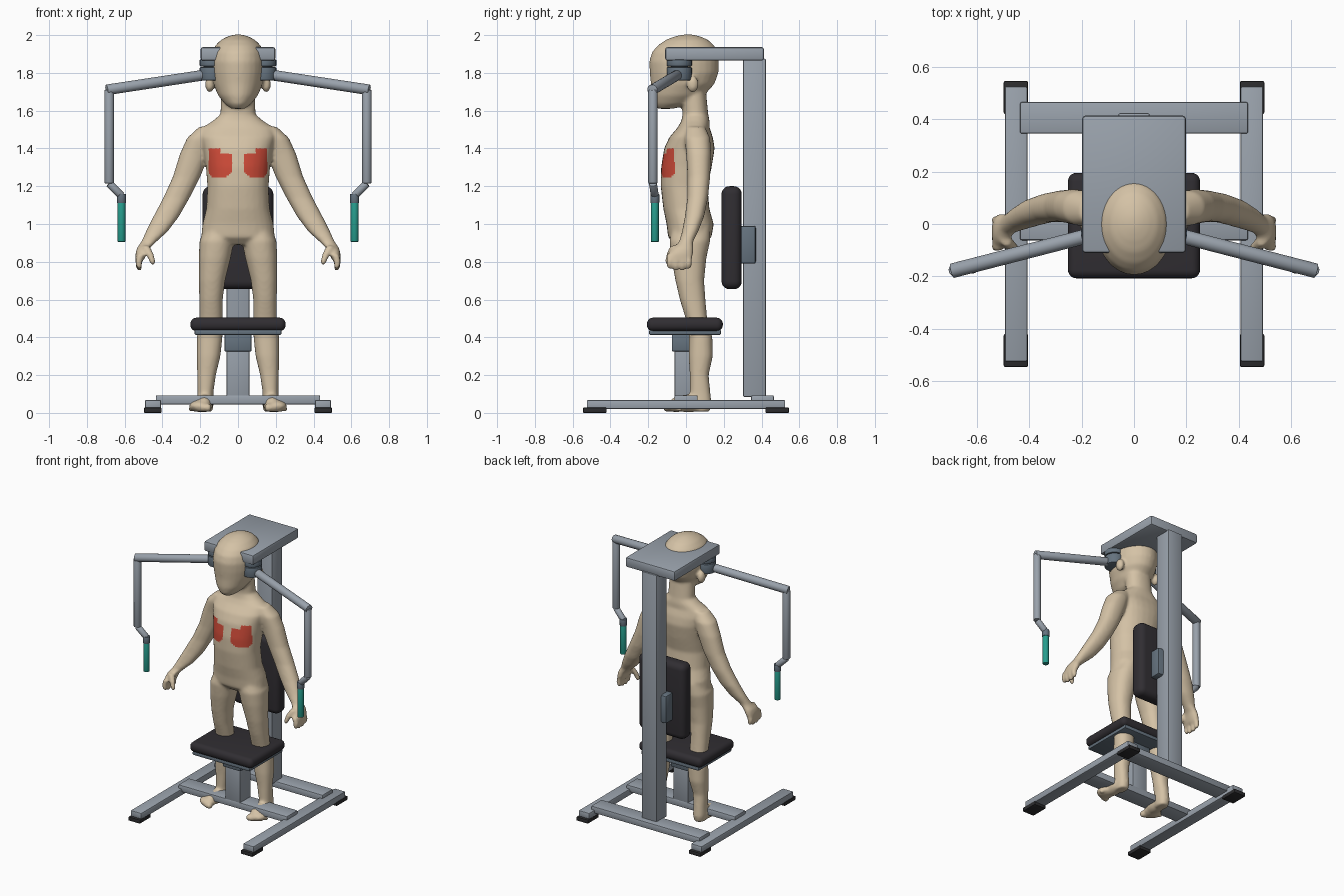
import bpy
import bmesh
from math import cos, sin, pi, copysign
from mathutils import Vector, Matrix

cube = bpy.data.objects.get("Cube")
if cube:
    bpy.data.objects.remove(cube, do_unlink=True)


def material(name, r, g, b):
    mat = bpy.data.materials.new(name)
    mat.use_nodes = True
    mat.diffuse_color = (r, g, b, 1)
    mat.node_tree.nodes["Principled BSDF"].inputs["Base Color"].default_value = (r, g, b, 1)
    return mat


STEEL = material("steel grey", .32, .36, .41)
BRACKET = material("dark steel", .13, .17, .21)
PAD = material("black upholstery", .03, .027, .032)
RUBBER = material("black rubber", .025, .025, .027)
GRIP = material("teal grip", .02, .34, .27)
SKIN = material("skin beige", .66, .54, .38)
MUSCLE = material("muscle red", .62, .07, .04)


def finish(bm, name, mat, bevel=0, segments=2):
    """Turn a bmesh into a shaded object, with an optional rounded edge."""
    bmesh.ops.recalc_face_normals(bm, faces=bm.faces)
    mesh = bpy.data.meshes.new(name)
    bm.to_mesh(mesh)
    bm.free()
    mesh.materials.append(mat)
    obj = bpy.data.objects.new(name, mesh)
    bpy.context.collection.objects.link(obj)
    bpy.ops.object.select_all(action='DESELECT')
    obj.select_set(True)
    bpy.context.view_layer.objects.active = obj
    if bevel:
        mod = obj.modifiers.new("rounded edges", 'BEVEL')
        mod.width, mod.segments = bevel, segments
        bpy.ops.object.modifier_apply(modifier=mod.name)
    bpy.ops.object.shade_smooth_by_angle()
    return obj


def box(name, mat, x, y, z, bevel=.007, segments=2):
    """Box from its ranges on each axis."""
    bm = bmesh.new()
    bmesh.ops.create_cube(bm, size=1)
    for v in bm.verts:
        v.co = [r[0] if c < 0 else r[1] for c, r in zip(v.co, (x, y, z))]
    return finish(bm, name, mat, bevel, segments)


def rod(name, mat, start, end, radius, bevel=.004):
    """Round bar between two points."""
    start, end = Vector(start), Vector(end)
    axis = end - start
    turn = axis.to_track_quat('Z', 'Y').to_matrix().to_4x4()
    bm = bmesh.new()
    bmesh.ops.create_cone(bm, cap_ends=True, segments=24, radius1=radius, radius2=radius,
                          depth=axis.length,
                          matrix=Matrix.Translation((start + end) / 2) @ turn)
    return finish(bm, name, mat, bevel)


def loft(bm, sections, side=1, count=28, power=.9):
    """Closed skin through level rounded sections (x, y, z, half width, half depth)."""
    rings = []
    for x, y, z, rx, ry in sections:
        ring = []
        for i in range(count):
            c, s = cos(2 * pi * i / count), sin(2 * pi * i / count)
            ring.append(bm.verts.new((side * x + rx * copysign(abs(c) ** power, c),
                                      y + ry * copysign(abs(s) ** power, s), z)))
        rings.append(ring)
    for low, high in zip(rings, rings[1:]):
        for i in range(count):
            j = (i + 1) % count
            bm.faces.new((low[i], low[j], high[j], high[i]))
    bm.faces.new(rings[0])
    bm.faces.new(rings[-1])


def blob(bm, centre, radii, side=1):
    x, y, z = centre
    bmesh.ops.create_uvsphere(bm, u_segments=20, v_segments=12, radius=1,
                              matrix=Matrix.Translation((side * x, y, z)) @ Matrix.Diagonal((*radii, 1)))


# Base frame
for side, word in ((1, "left"), (-1, "right")):
    xs = sorted((side * .407, side * .493))
    box(word + "_rail", STEEL, xs, (-.525, .525), (.02, .068))
    xs = sorted((side * .404, side * .497))
    for end, place in ((-1, "front"), (1, "rear")):
        box(f"{word}_{place}_foot_cap", RUBBER, xs, sorted((end * .42, end * .545)), (0, .028), .005)
box("rear_cross_beam", STEEL, (-.435, .435), (.345, .465), (.045, .093))
box("middle_cross_beam", STEEL, (-.435, .435), (-.062, .062), (.045, .093))

# Seat on its post
box("seat_post", STEEL, (-.06, .06), (-.06, .06), (.08, .42))
box("seat_sleeve", BRACKET, (-.072, .072), (-.075, .075), (.325, .42))
box("seat_plate", BRACKET, (-.23, .23), (-.195, .185), (.413, .44))
box("seat_cushion", PAD, (-.252, .252), (-.207, .195), (.433, .504), .032, 5)

# Upright, back pad and top plate
box("upright", STEEL, (-.06, .06), (.302, .423), (.085, 1.875))
box("back_bracket", BRACKET, (-.1, .1), (.285, .37), (.79, .99), .012)
box("back_pad", PAD, (-.187, .187), (.188, .295), (.655, 1.2), .042, 5)
box("top_plate", STEEL, (-.198, .198), (-.11, .413), (1.865, 1.936), .012)

# Swinging arms
for s, word in ((1, "left"), (-1, "right")):
    hub = s * .137
    for part, low, high, radius in (("upper_hub", 1.835, 1.87, .066), ("hub_spindle", 1.77, 1.9, .045),
                                    ("lower_hub", 1.76, 1.83, .066)):
        rod(f"{word}_{part}", BRACKET, (hub, -.035, low), (hub, -.035, high), radius)
    elbow, low = Vector((s * .682, -.175, 1.71)), Vector((s * .682, -.175, 1.215))
    grip = Vector((s * .617, -.165, 1.15))
    rod(word + "_swing_arm", STEEL, (hub, -.035, 1.795), elbow + Vector((s * .014, -.004, 0)), .028)
    rod(word + "_drop_bar", STEEL, elbow, low, .025)
    rod(word + "_offset_bar", STEEL, low, grip, .021)
    rod(word + "_grip_collar", BRACKET, grip + Vector((0, 0, .01)), grip - Vector((0, 0, .04)), .024)
    rod(word + "_hand_grip", GRIP, grip, grip - Vector((0, 0, .245)), .021)

# Standing figure: torso and neck
bm = bmesh.new()
loft(bm, [(0, .02, .89, .13, .075), (0, .02, .93, .195, .115), (0, .022, 1, .188, .125),
          (0, .002, 1.08, .168, .122), (0, -.01, 1.2, .162, .124), (0, .002, 1.3, .17, .134),
          (0, .018, 1.4, .185, .134), (0, .027, 1.46, .2, .115), (0, .04, 1.51, .19, .085),
          (0, .05, 1.545, .135, .075), (0, .05, 1.58, .093, .068), (0, .04, 1.7, .09, .066)])
# Head
loft(bm, [(0, -.11, 1.61, .035, .04), (0, -.07, 1.635, .07, .105), (0, -.045, 1.68, .105, .14),
          (0, -.018, 1.74, .131, .168), (0, -.01, 1.8, .143, .182), (0, -.011, 1.86, .145, .184),
          (0, -.005, 1.91, .137, .175), (0, 0, 1.945, .12, .15), (0, .005, 1.975, .09, .112),
          (0, .008, 1.993, .055, .068), (0, .01, 2.003, .02, .025)], power=1)
for s in (1, -1):
    # Ear
    blob(bm, (.15, .035, 1.74), (.024, .033, .045), s)
    # Arm and palm
    loft(bm, [(.15, .05, 1.515, .055, .05), (.195, .06, 1.455, .075, .068), (.23, .067, 1.37, .078, .066),
              (.272, .068, 1.25, .073, .06), (.325, .062, 1.14, .07, .055), (.38, .045, 1.04, .068, .051),
              (.43, .022, .96, .058, .043), (.473, 0, .905, .04, .037), (.503, -.018, .87, .034, .056),
              (.513, -.028, .84, .03, .066), (.52, -.034, .81, .022, .066)], s)
    # Fingers and thumb
    for i in range(4):
        y = .015 - i * .034
        tip = .775 - .012 * sin(pi * i / 3)
        loft(bm, [(.515, y, .84, .02, .017), (.526, y, .8, .019, .018), (.524, y, tip, .016, .015)], s, 12)
        blob(bm, (.522, y, tip), (.016, .015, .014), s)
    loft(bm, [(.49, -.06, .885, .022, .025), (.465, -.085, .84, .02, .02), (.453, -.095, .8, .017, .016)], s, 12)
    blob(bm, (.452, -.095, .797), (.016, .015, .015), s)
    # Leg
    loft(bm, [(.1, .03, .99, .07, .1), (.112, .02, .91, .092, .108), (.123, .015, .82, .085, .093),
              (.138, .02, .7, .07, .076), (.143, .035, .6, .062, .068), (.143, .055, .5, .061, .057),
              (.15, .078, .4, .068, .062), (.156, .078, .3, .063, .064), (.166, .07, .2, .049, .05),
              (.172, .075, .11, .042, .054), (.172, .08, .05, .044, .056), (.172, .08, .006, .036, .045)], s)
    # Foot and toes
    blob(bm, (.18, .01, .05), (.05, .1, .047), s)
    blob(bm, (.2, -.05, .036), (.06, .06, .032), s)
    for i in range(5):
        size = .024 - i * .002
        blob(bm, (.158 + i * .023, -.098 + .004 * i * i, size + .004), (size * .8, size * 1.1, size), s)

# Fuse the figure into one smooth skin
body = finish(bm, "figure_body", SKIN)
fuse = body.modifiers.new("fuse", 'REMESH')
fuse.mode, fuse.voxel_size = 'VOXEL', .009
soften = body.modifiers.new("soften", 'SMOOTH')
soften.factor, soften.iterations = .5, 9
for name in ("fuse", "soften"):
    bpy.ops.object.modifier_apply(modifier=name)

# Highlighted chest muscles
if len(body.data.materials) == 0:
    body.data.materials.append(SKIN)
body.data.materials.append(MUSCLE)
for face in body.data.polygons:
    x, y, z = face.center
    x = abs(x)
    top = 1.4 if x > .095 else 1.372
    rounded = x + z > 1.31 and z - x > 1.11
    face.use_smooth = True
    face.material_index = int(y < -.04 and .03 < x < .155 and 1.247 < z < top and rounded)
